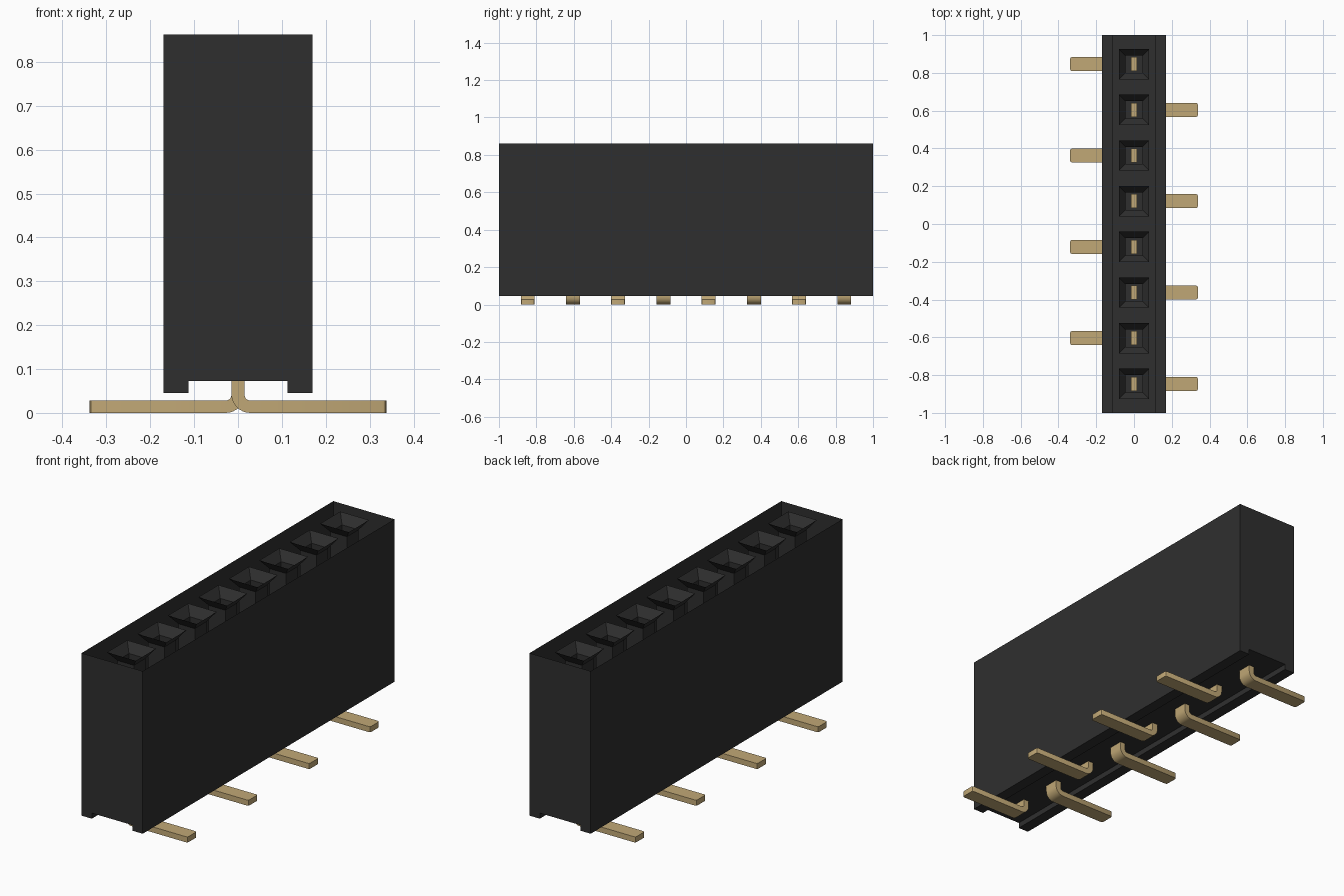
import bpy, bmesh, math

if "Cube" in bpy.data.objects:
    bpy.data.objects.remove(bpy.data.objects["Cube"], do_unlink=True)

PITCH, COUNT = 0.2418, 8
TOP, BASE, ROOF = 0.862, 0.045, 0.073   # housing heights
HALF_W, SLOT = 0.17, 0.113              # housing half width, underside slot half width


def material(name, color):
    m = bpy.data.materials.new(name)
    m.use_nodes = True
    m.diffuse_color = color
    m.node_tree.nodes["Principled BSDF"].inputs["Base Color"].default_value = color
    return m


black = material("black plastic", (0.028, 0.028, 0.028, 1))
gold = material("gold metal", (0.53, 0.39, 0.18, 1))


def finish(bm, name, mat):
    mesh = bpy.data.meshes.new(name)
    bm.to_mesh(mesh)
    bm.free()
    mesh.materials.append(mat)
    obj = bpy.data.objects.new(name, mesh)
    bpy.context.collection.objects.link(obj)
    return obj


def extrude_profile(bm, points, y0, y1, skip=()):
    """Extrude an x-z outline along y, leaving out the edges listed in skip."""
    a = [bm.verts.new((x, y0, z)) for x, z in points]
    b = [bm.verts.new((x, y1, z)) for x, z in points]
    bm.faces.new(a)
    bm.faces.new(b[::-1])
    n = len(points)
    for i in range(n):
        if i not in skip:
            j = (i + 1) % n
            bm.faces.new((a[j], a[i], b[i], b[j]))


# Housing: thin shell, slotted underside, open along the top
bm = bmesh.new()
extrude_profile(bm, [(-HALF_W, TOP), (-HALF_W, BASE), (-SLOT, BASE), (-SLOT, ROOF),
                     (SLOT, ROOF), (SLOT, BASE), (HALF_W, BASE), (HALF_W, TOP)],
                -1, 1, skip=(7,))
finish(bm, "housing", black)


# Sockets: square funnel leading into a square tube
def make_socket(name, y):
    bm = bmesh.new()
    rings = []
    for half, z in ((0.08, TOP), (0.046, TOP - 0.045), (0.046, ROOF)):
        rings.append([bm.verts.new((sx * half, y + sy * half, z))
                      for sx, sy in ((-1, -1), (1, -1), (1, 1), (-1, 1))])
    for upper, lower in zip(rings, rings[1:]):
        for i in range(4):
            j = (i + 1) % 4
            bm.faces.new((upper[i], upper[j], lower[j], lower[i]))
    finish(bm, name, black)


def arc(cx, cz, r, start, end, steps=8):
    return [(cx + r * math.cos(math.radians(start + (end - start) * i / steps)),
             cz + r * math.sin(math.radians(start + (end - start) * i / steps)))
            for i in range(steps + 1)]


# Contacts: flat strip bent into a foot, with clipped tip corners
def make_contact(name, y, side):
    t, tip, foot, top = 0.015, 0.338, 0.028, 0.6
    outline = [(-t, top)]
    outline += arc(0.028, 0.043, 0.043, 180, 270)
    outline += [(tip, 0), (tip, foot)]
    outline += arc(0.028, 0.041, 0.013, 270, 180)
    outline += [(t, top)]
    bm = bmesh.new()
    extrude_profile(bm, outline, -0.037, 0.037)
    corners = [e for e in bm.edges
               if all(abs(v.co.x - tip) < 1e-5 for v in e.verts)
               and abs(e.verts[0].co.y - e.verts[1].co.y) < 1e-5]
    bmesh.ops.bevel(bm, geom=corners, offset=0.009, segments=2,
                    profile=0.5, affect='EDGES')
    for f in bm.faces:
        f.smooth = True
    bmesh.ops.recalc_face_normals(bm, faces=bm.faces)
    obj = finish(bm, name, gold)
    obj.data.set_sharp_from_angle(angle=math.radians(30))
    obj.location.y = y
    obj.rotation_euler.z = 0 if side > 0 else math.pi


# Feet alternate sides along the row
for k in range(COUNT):
    y = (k - (COUNT - 1) / 2) * PITCH
    make_socket(f"socket_{k + 1}", y)
    make_contact(f"contact_{k + 1}", y, 1 if k % 2 == 0 else -1)
